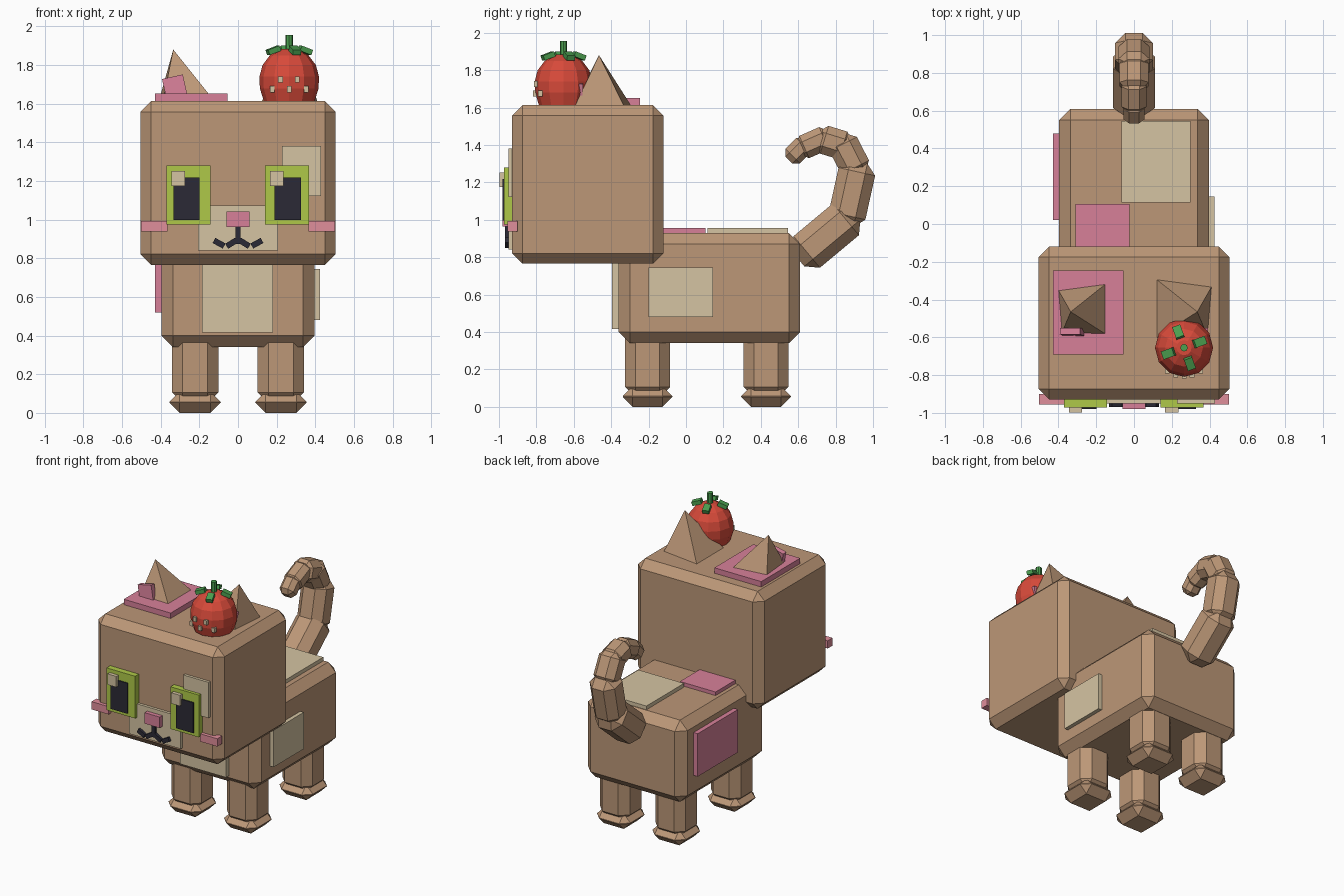
import bpy, bmesh, math
from mathutils import Vector, Matrix

if "Cube" in bpy.data.objects:
    bpy.data.objects.remove(bpy.data.objects["Cube"])


def material(name, r, g, b):
    lin = [((c / 255 + 0.055) / 1.055) ** 2.4 for c in (r, g, b)]
    m = bpy.data.materials.new(name)
    m.diffuse_color = (*lin, 1)
    m.use_nodes = True
    m.node_tree.nodes["Principled BSDF"].inputs["Base Color"].default_value = m.diffuse_color
    return m


BROWN = material("brown fur", 188, 151, 119)
CREAM = material("cream", 213, 196, 162)
PINK = material("pink", 215, 128, 153)
BLUSH = material("blush pink", 224, 142, 155)
LIME = material("lime green", 175, 201, 72)
DARK = material("near black", 43, 42, 54)
RED = material("strawberry red", 216, 74, 58)
LEAF = material("leaf green", 76, 160, 80)


def finish(name, bm, mat):
    bmesh.ops.recalc_face_normals(bm, faces=bm.faces)
    me = bpy.data.meshes.new(name)
    bm.to_mesh(me)
    bm.free()
    me.materials.append(mat)
    ob = bpy.data.objects.new(name, me)
    bpy.context.collection.objects.link(ob)
    return ob


def block(name, mat, size, matrix, bevel=0.0):
    """Box of a given size, optionally chamfered, placed by a matrix."""
    bm = bmesh.new()
    bmesh.ops.create_cube(bm, size=1)
    bmesh.ops.scale(bm, vec=size, verts=bm.verts)
    if bevel:
        bmesh.ops.bevel(bm, geom=bm.edges[:], offset=bevel, segments=1,
                        profile=0.5, affect='EDGES')
    bm.transform(matrix)
    return finish(name, bm, mat)


def box(name, mat, x, y, z, bevel=0.0):
    """Axis-aligned box from its ranges."""
    lo, hi = Vector((x[0], y[0], z[0])), Vector((x[1], y[1], z[1]))
    return block(name, mat, hi - lo, Matrix.Translation((lo + hi) / 2), bevel)


# Head and body
box("head", BROWN, (-0.505, 0.505), (-0.93, -0.12), (0.765, 1.613), 0.056)
box("body", BROWN, (-0.397, 0.397), (-0.36, 0.61), (0.34, 0.93), 0.06)

# Legs and paws
for sx, side in ((-1, "left"), (1, "right")):
    for cy, end in ((-0.205, "front"), (0.428, "back")):
        cx = sx * 0.222
        box(f"{end}_{side}_leg", BROWN, (cx - 0.12, cx + 0.12),
            (cy - 0.12, cy + 0.12), (0.05, 0.42), 0.056)
        box(f"{end}_{side}_paw", BROWN, (cx - 0.133, cx + 0.133),
            (cy - 0.133, cy + 0.133), (0, 0.11), 0.053)

# Tail: chamfered segments along a curl in the yz plane (start, end, width)
tail = [((0.60, 0.79), (0.90, 1.04), 0.22), ((0.85, 0.97), (0.925, 1.31), 0.20),
        ((0.925, 1.24), (0.82, 1.445), 0.165), ((0.88, 1.385), (0.70, 1.44), 0.155),
        ((0.77, 1.45), (0.60, 1.375), 0.13), ((0.65, 1.42), (0.55, 1.32), 0.11)]
for i, (a, b, w) in enumerate(tail):
    a, b = Vector((0, *a)), Vector((0, *b))
    d = b - a
    tilt = Matrix.Rotation(math.atan2(-d.y, d.z), 4, 'X')
    block(f"tail_segment_{i + 1}", BROWN, (w, w, d.length),
          Matrix.Translation((a + b) / 2) @ tilt, w * 0.27)

# Ears with pink inserts
for s, side in ((-1, "left"), (1, "right")):
    bm = bmesh.new()
    base = [bm.verts.new((s * x, y, 1.605)) for x, y in
            ((0.115, -0.29), (0.412, -0.33), (0.39, -0.595), (0.115, -0.605))]
    tip = bm.verts.new((s * 0.335, -0.465, 1.88))
    bm.faces.new(base)
    for i in range(4):
        bm.faces.new((base[i], base[(i + 1) % 4], tip))
    finish(f"{side}_ear", bm, BROWN)
    block(f"{side}_inner_ear", PINK, (0.11, 0.035, 0.13),
          Matrix.Translation((s * 0.325, -0.572, 1.675)) @ Matrix.Rotation(s * 0.22, 4, 'Y')
          @ Matrix.Rotation(-0.08, 4, 'X'))

# Fur patches
box("crown_patch", PINK, (-0.43, -0.055), (-0.69, -0.245), (1.58, 1.652))
box("brow_patch", CREAM, (0.228, 0.43), (-0.95, -0.90), (1.122, 1.38))
box("chest_patch", CREAM, (-0.187, 0.182), (-0.396, -0.34), (0.415, 0.78))
box("right_flank_patch", CREAM, (0.37, 0.425), (-0.20, 0.145), (0.48, 0.745))
box("left_flank_patch", PINK, (-0.43, -0.37), (0.02, 0.48), (0.52, 0.83))
box("back_pink_patch", PINK, (-0.31, -0.025), (-0.15, 0.105), (0.90, 0.956))
box("back_cream_patch", CREAM, (-0.065, 0.30), (0.115, 0.545), (0.90, 0.957))

# Eyes, with both highlights on the same side
for side, ex, px, hx in (("left", -0.37, -0.335, -0.345), ("right", 0.14, 0.19, 0.165)):
    box(f"{side}_iris", LIME, (ex, ex + 0.228), (-0.972, -0.91), (0.975, 1.28))
    box(f"{side}_pupil", DARK, (px, px + 0.137), (-0.98, -0.96), (0.997, 1.217))
    box(f"{side}_eye_highlight", CREAM, (hx, hx + 0.07), (-0.998, -0.96), (1.175, 1.253))

# Muzzle, nose, mouth and cheeks
box("muzzle", CREAM, (-0.207, 0.207), (-0.95, -0.90), (0.84, 1.072))
box("nose", PINK, (-0.06, 0.06), (-0.98, -0.93), (0.963, 1.042))
box("mouth_centre", DARK, (-0.013, 0.013), (-0.968, -0.94), (0.875, 0.97))
for s, side in ((-1, "left"), (1, "right")):
    for part, x, z, ang in (("inner", 0.033, 0.878, 0.55), ("outer", 0.098, 0.878, -0.5)):
        block(f"{side}_mouth_{part}", DARK, (0.06, 0.028, 0.03),
              Matrix.Translation((s * x, -0.955, z)) @ Matrix.Rotation(s * ang, 4, 'Y'))
    xs = sorted((s * 0.365, s * 0.503))
    box(f"{side}_cheek", BLUSH, xs, (-0.955, -0.90), (0.938, 0.994))

# Strawberry: a low-poly lathe, tapered towards the bottom
C = Vector((0.265, -0.655, 0))
profile = [(0.09, 1.56), (0.132, 1.615), (0.152, 1.68), (0.154, 1.74),
           (0.138, 1.80), (0.10, 1.85), (0.04, 1.883)]
N = 12
bm = bmesh.new()
rings = [[bm.verts.new((C.x + r * math.cos(math.tau * k / N),
                        C.y + r * math.sin(math.tau * k / N), z)) for k in range(N)]
         for r, z in profile]
for lo, hi in zip(rings, rings[1:]):
    for k in range(N):
        bm.faces.new((lo[k], lo[(k + 1) % N], hi[(k + 1) % N], hi[k]))
bm.faces.new(rings[0])
bm.faces.new(rings[-1])
finish("strawberry", bm, RED)

# Strawberry stem, leaves and seeds
bm = bmesh.new()
bmesh.ops.create_cone(bm, cap_ends=True, segments=8, radius1=0.02, radius2=0.02, depth=0.09,
                      matrix=Matrix.Translation(C + Vector((0, 0, 1.91))))
finish("strawberry_stem", bm, LEAF)
for k in range(4):
    turn = Matrix.Rotation(math.radians(20 + 90 * k), 4, 'Z')
    block(f"strawberry_leaf_{k + 1}", LEAF, (0.065, 0.045, 0.028),
          Matrix.Translation(C + Vector((0, 0, 1.876))) @ turn
          @ Matrix.Translation((0.088, 0, 0)) @ Matrix.Rotation(0.35, 4, 'Y'))
for i, (dx, z) in enumerate(((-0.045, 1.726), (0.042, 1.726),
                             (-0.088, 1.675), (0, 1.675), (0.088, 1.675))):
    y = C.y - math.sqrt(0.152 ** 2 - dx ** 2)
    block(f"strawberry_seed_{i + 1}", CREAM, (0.024, 0.024, 0.032),
          Matrix.Translation((C.x + dx, y, z)))
